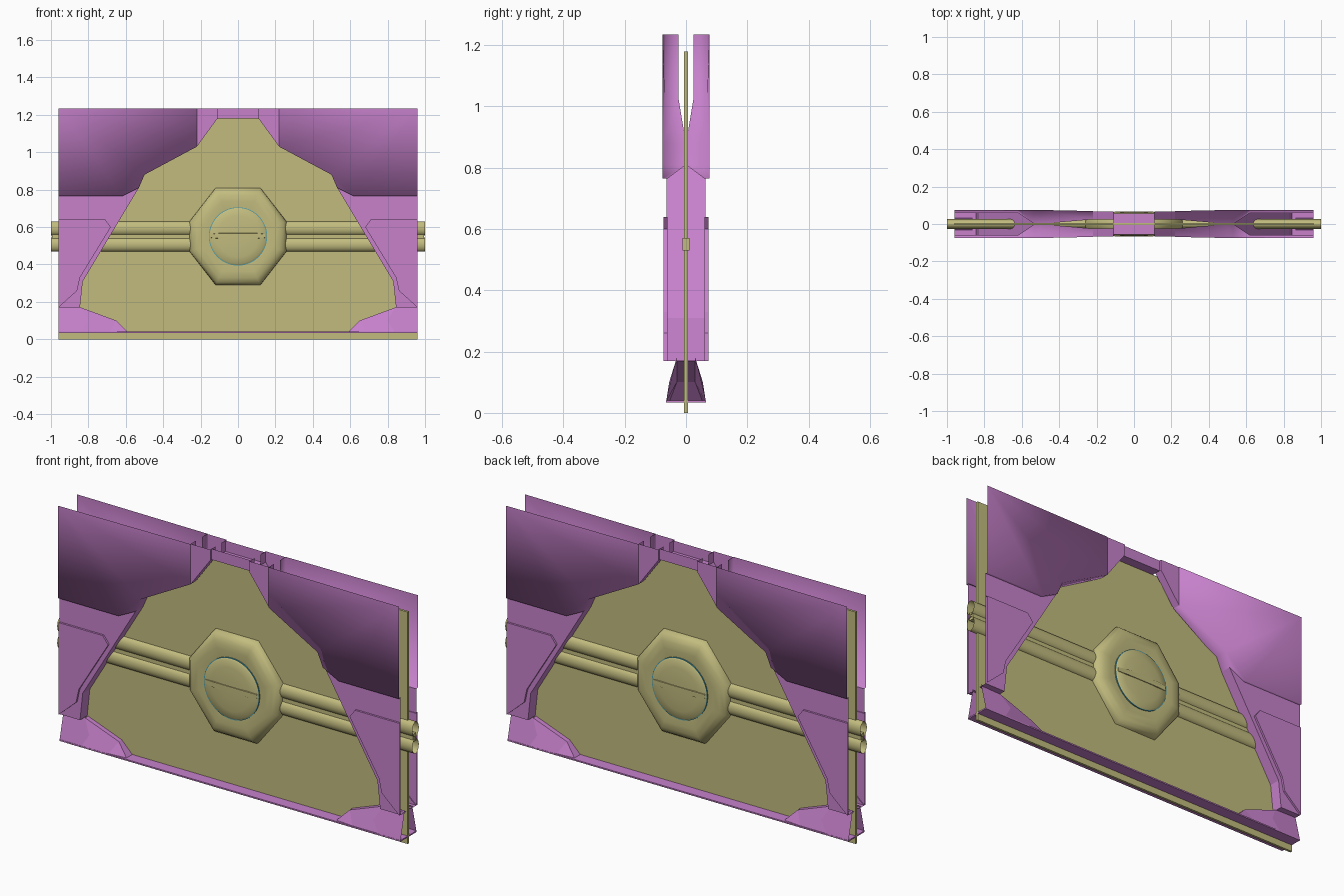
import bpy, bmesh, math

if "Cube" in bpy.data.objects:
    bpy.data.objects.remove(bpy.data.objects["Cube"])


def material(name, color):
    m = bpy.data.materials.new(name)
    m.use_nodes = True
    m.diffuse_color = (*color, 1)
    m.node_tree.nodes["Principled BSDF"].inputs["Base Color"].default_value = (*color, 1)
    return m


purple = material("purple", (0.57, 0.22, 0.60))
olive = material("olive", (0.54, 0.50, 0.21))
teal = material("teal", (0.08, 0.35, 0.42))


def finish(name, bm, mat, mirror=(False, False), smooth=None):
    mesh = bpy.data.meshes.new(name)
    bm.to_mesh(mesh)
    bm.free()
    mesh.materials.append(mat)
    ob = bpy.data.objects.new(name, mesh)
    bpy.context.collection.objects.link(ob)
    if any(mirror):
        mod = ob.modifiers.new("mirror", "MIRROR")
        mod.use_axis = (*mirror, False)
    if smooth:
        bpy.ops.object.select_all(action="DESELECT")
        ob.select_set(True)
        bpy.context.view_layer.objects.active = ob
        bpy.ops.object.shade_smooth_by_angle(angle=math.radians(smooth))
    return ob


def box(name, x, y, z0, z1, mat):
    bm = bmesh.new()
    bmesh.ops.create_cube(bm, size=1)
    for v in bm.verts:
        v.co = (v.co.x * 2 * x, v.co.y * 2 * y, z0 if v.co.z < 0 else z1)
    return finish(name, bm, mat)


def skin(name, points, walls, smooth=None):
    """Outer sheet from (x, z, depth, inner depth), first edges turned inward as walls."""
    bm = bmesh.new()
    outer = [bm.verts.new((x, -d, z)) for x, z, d, i in points]
    bm.faces.new(outer)
    inner = [bm.verts.new((x, -i, z)) for x, z, d, i in points[:walls + 1]]
    for k in range(walls):
        bm.faces.new((outer[k + 1], outer[k], inner[k], inner[k + 1]))
    return finish(name, bm, purple, (True, True), smooth)


def loft(name, rings, mat, smooth):
    """Join rings of 3D points and close the last one."""
    bm = bmesh.new()
    loops = [[bm.verts.new(p) for p in ring] for ring in rings]
    n = len(loops[0])
    for a, b in zip(loops, loops[1:]):
        for k in range(n):
            j = (k + 1) % n
            bm.faces.new((a[k], a[j], b[j], b[k]))
    bm.faces.new(loops[-1])
    return finish(name, bm, mat, (False, True), smooth)


# Central plate and bottom sill
box("centre_plate", 0.96, 0.006, 0, 1.18, olive)
box("bottom_sill", 0.96, 0.065, 0.034, 0.041, purple)

# Outer frame skin, one quarter each, mirrored left-right and front-back
skin("top_bridge", [(0, 1.18, .055, 0), (.11, 1.18, .055, 0),
                    (.11, 1.235, .055, 0), (0, 1.235, .055, 0)], 1)
skin("top_step", [(.11, 1.235, .066, .025), (.11, 1.18, .066, .025),
                  (.22, 1.03, .066, .025), (.22, 1.235, .066, .025)], 2)
skin("upper_panel", [(.22, 1.235, .069, .025), (.22, 1.03, .069, .025),
                     (.50, .88, .075, 0), (.53, .81, .075, 0),
                     (.62, .765, .076, .06), (.96, .765, .076, .06),
                     (.96, 1.235, .076, .06)], 5, smooth=120)
skin("side_panel", [(.53, .81, .064, 0), (.83, .31, .064, 0), (.845, .17, .064, 0),
                    (.96, .17, .064, .02), (.96, .765, .064, 0),
                    (.62, .765, .064, 0)], 3)
skin("raised_side_panel", [(.96, .64, .074, .06), (.71, .64, .074, .06),
                           (.68, .60, .074, .06), (.845, .33, .074, .06),
                           (.86, .26, .074, .06), (.96, .17, .074, .06)], 5)

# Faceted lower corner pieces sloping back towards the plate
skin("corner_outer_facet", [(.84, .17, .03, 0), (.80, .10, .055, 0), (.84, .035, .065, 0),
                            (.96, .035, .065, 0), (.96, .18, .03, 0)], 0)
skin("corner_middle_facet", [(.84, .17, .03, 0), (.65, .10, .03, 0), (.69, .035, .065, 0),
                             (.84, .035, .065, 0), (.80, .10, .055, 0)], 1)
skin("corner_inner_facet", [(.65, .10, .03, 0), (.585, .035, .055, 0),
                            (.69, .035, .065, 0)], 1)

# Twin cross bars, open at both ends
for label, height in (("upper", 0.593), ("lower", 0.507)):
    bm = bmesh.new()
    bmesh.ops.create_cone(bm, cap_ends=False, segments=20, radius1=1, radius2=1, depth=2)
    for v in bm.verts:
        v.co = (v.co.z, v.co.x * 0.026, v.co.y * 0.038 + height)
    finish(label + "_cross_bar", bm, olive, smooth=50)
box("bar_web", 0.995, 0.012, 0.53, 0.57, olive)

# Octagonal pillow boss
quarter = [(.12, .26), (.26, .08)]
octagon = (quarter + [(x, -z) for x, z in reversed(quarter)]
           + [(-x, -z) for x, z in quarter] + [(-x, z) for x, z in reversed(quarter)])
steps = [(1, .004), (.99, .022), (.94, .038), (.85, .048), (.72, .051), (.55, .045)]
loft("octagon_boss", [[(x * s, -d, .55 + z * s) for x, z in octagon] for s, d in steps],
     olive, 60)


def circle(r, d, n=48):
    return [(r * math.sin(2 * math.pi * k / n), -d, .55 + r * math.cos(2 * math.pi * k / n))
            for k in range(n)]


# Domed lock disc with its thin rim and centre ridge
loft("lock_disc", [circle(r, d) for r, d in
                   [(.153, .03), (.153, .051), (.145, .056), (.11, .061), (.05, .064)]],
     olive, 40)
loft("disc_rim", [circle(r, d) for r, d in [(.156, .03), (.156, .0515), (.152, .0515)]][:2],
     teal, 30)
ridge = [(.148, .012), (.10, .017), (-.10, .017), (-.148, .012)]
outline = [(x, z) for x, z in ridge] + [(x, -z) for x, z in reversed(ridge)]
loft("disc_ridge", [[(x, -.05, .553 + z) for x, z in outline],
                    [(x * .97, -.058 - .009 * (abs(x) < .12), .553 + z * .8)
                     for x, z in outline]], olive, 30)
